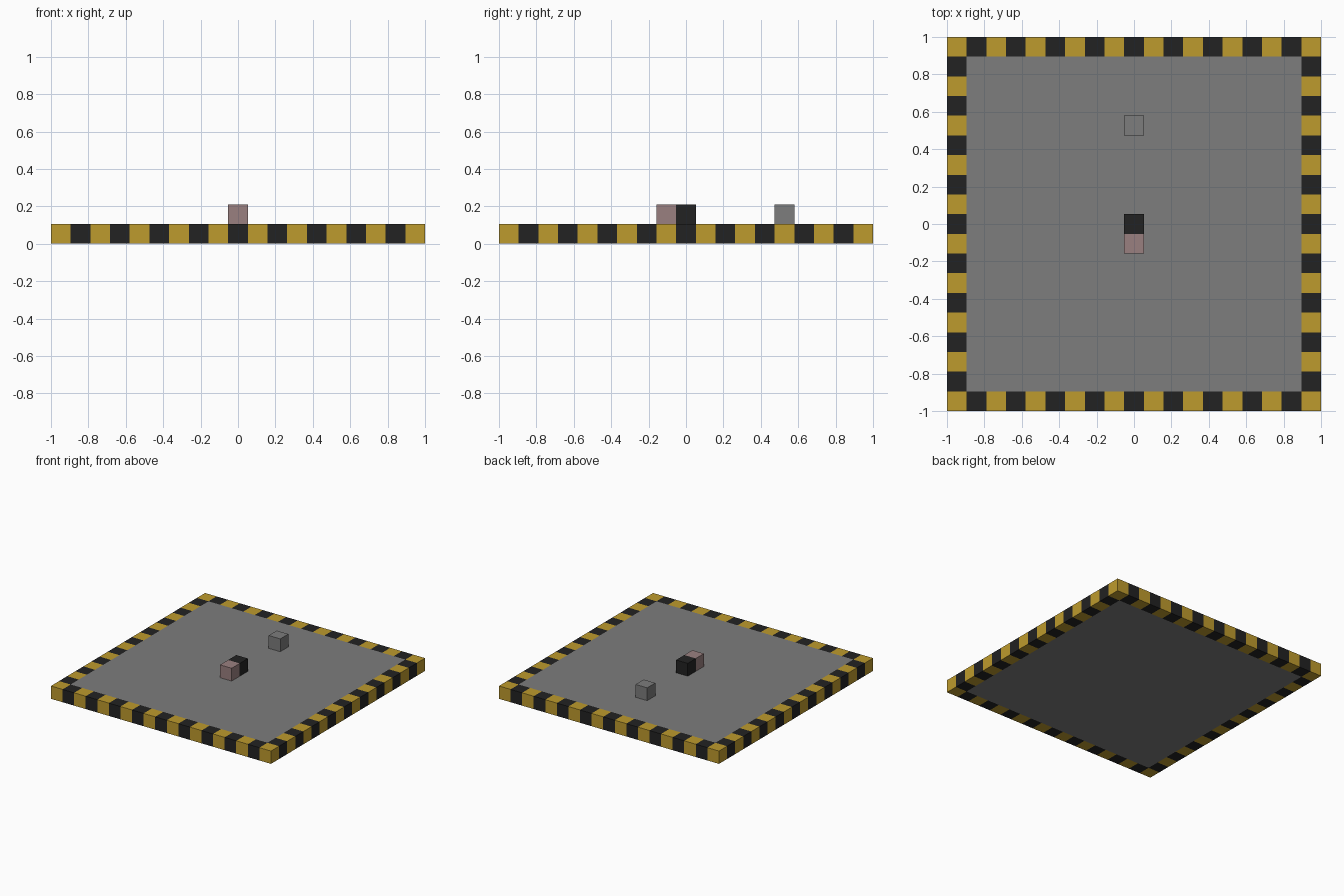
import bpy
import bmesh
from mathutils import Matrix

CELLS = 19
CELL = 2 / CELLS

if "Cube" in bpy.data.objects:
    bpy.data.objects.remove(bpy.data.objects["Cube"], do_unlink=True)


def material(name, rgb):
    """Flat material from 0-255 display colour, stored as linear."""
    colour = [((c / 255 + 0.055) / 1.055) ** 2.4 for c in rgb] + [1]
    mat = bpy.data.materials.new(name)
    mat.use_nodes = True
    mat.diffuse_color = colour
    mat.node_tree.nodes["Principled BSDF"].inputs["Base Color"].default_value = colour
    return mat


yellow = material("hazard yellow", (190, 155, 45))
black = material("black", (34, 34, 34))
grey = material("grey", (125, 125, 125))
pink = material("dusty pink", (154, 128, 128))


def finish(name, bm, *mats):
    bmesh.ops.recalc_face_normals(bm, faces=bm.faces)
    mesh = bpy.data.meshes.new(name)
    bm.to_mesh(mesh)
    bm.free()
    for mat in mats:
        mesh.materials.append(mat)
    obj = bpy.data.objects.new(name, mesh)
    bpy.context.collection.objects.link(obj)


def box(name, centre, size, mat):
    bm = bmesh.new()
    bmesh.ops.create_cube(bm, size=1, matrix=Matrix.Translation(centre) @ Matrix.Diagonal((*size, 1)))
    finish(name, bm, mat)


def cell_index(v):
    return min(CELLS - 1, max(0, int((v + 1) / CELL)))


# Striped border: one ring of grid cells, extruded into a solid frame
bm = bmesh.new()
bmesh.ops.create_grid(bm, x_segments=CELLS, y_segments=CELLS, size=1)
inner = [f for f in bm.faces
         if max(abs(c) for c in f.calc_center_median()[:2]) < 1 - CELL]
bmesh.ops.delete(bm, geom=inner, context="FACES")
ring = bmesh.ops.extrude_face_region(bm, geom=bm.faces[:], use_keep_orig=True)
top_verts = [g for g in ring["geom"] if isinstance(g, bmesh.types.BMVert)]
bmesh.ops.translate(bm, verts=top_verts, vec=(0, 0, CELL))
bmesh.ops.recalc_face_normals(bm, faces=bm.faces)
for f in bm.faces:
    # Step slightly inwards so side faces take the colour of their own cell
    p = f.calc_center_median() - f.normal * CELL / 2
    f.material_index = (cell_index(p.x) + cell_index(p.y)) % 2
finish("striped_border", bm, yellow, black)

# Floor slab filling the frame
span = 2 - 2 * CELL
box("floor_slab", (0, 0, CELL / 2), (span, span, CELL), grey)

# Small blocks standing on the floor, placed by grid row
for name, row, mat in (("centre_block", 0, black),
                       ("front_block", -1, pink),
                       ("rear_block", 5, grey)):
    box(name, (0, row * CELL, CELL * 1.5), (CELL, CELL, CELL), mat)
